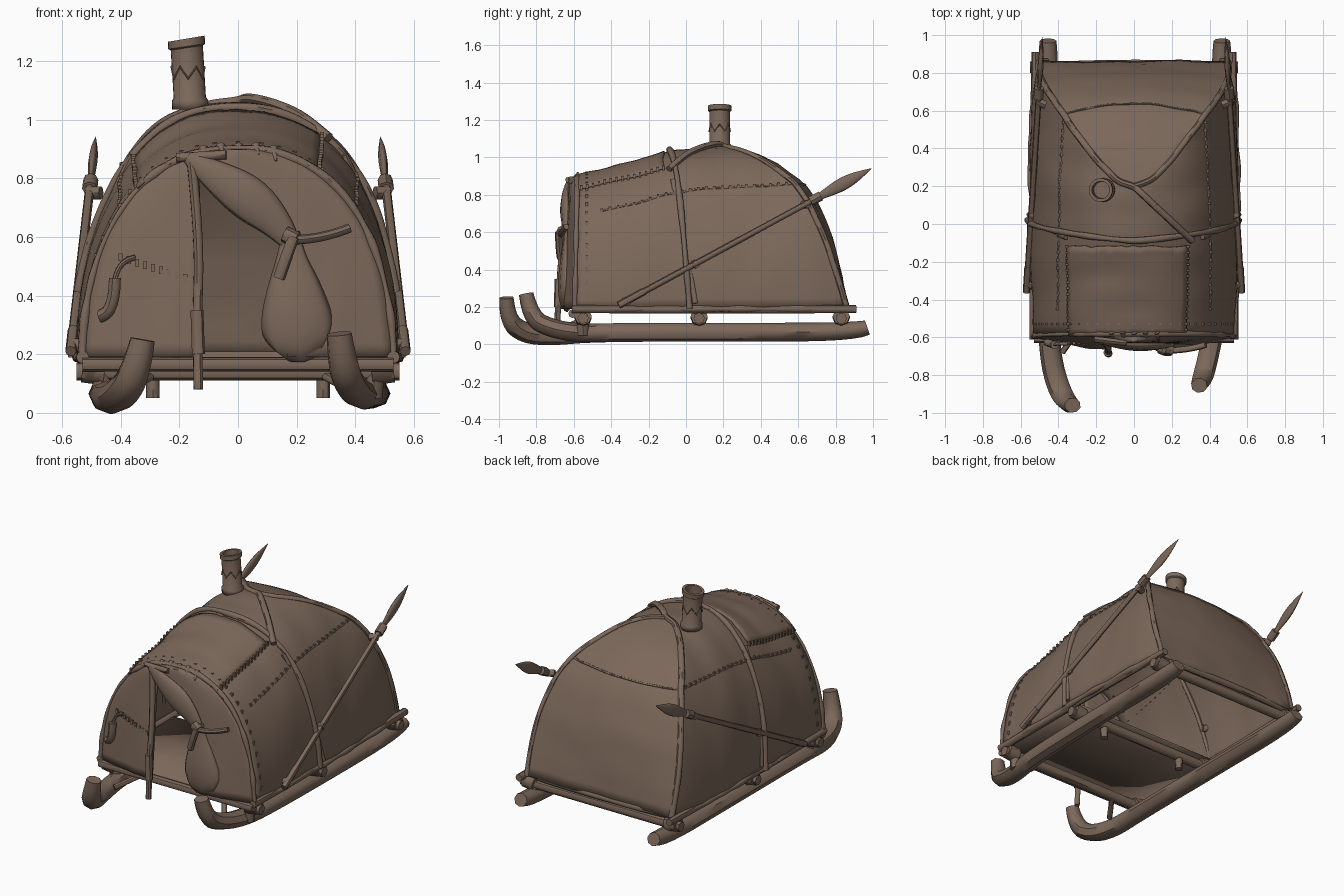
import bpy, bmesh, math, random
from mathutils import Vector, noise

random.seed(4)
cube = bpy.data.objects.get("Cube")
if cube:
    bpy.data.objects.remove(cube, do_unlink=True)

COLOR = (0.2, 0.138, 0.102, 1)
hide = bpy.data.materials.new("weathered_brown")
hide.use_nodes = True
hide.diffuse_color = COLOR
shader = next(n for n in hide.node_tree.nodes if n.type == 'BSDF_PRINCIPLED')
shader.inputs["Base Color"].default_value = COLOR
shader.inputs["Roughness"].default_value = 0.9


# ---- helpers ----
def add(name, data):
    ob = bpy.data.objects.new(name, data)
    bpy.context.collection.objects.link(ob)
    data.materials.append(hide)
    bpy.ops.object.select_all(action='DESELECT')
    ob.select_set(True)
    bpy.context.view_layer.objects.active = ob
    return ob


def smooth(angle=45):
    bpy.ops.object.shade_smooth_by_angle(angle=math.radians(angle))


def tube(name, pts, r, radii=None, flat=(1, 1, 1), curved=True):
    cu = bpy.data.curves.new(name, 'CURVE')
    cu.dimensions = '3D'
    cu.bevel_depth, cu.bevel_resolution, cu.use_fill_caps = r, 2, True
    cu.resolution_u = 5
    sp = cu.splines.new('NURBS' if curved else 'POLY')
    sp.points.add(len(pts) - 1)
    for i, p in enumerate(pts):
        sp.points[i].co = (p[0] / flat[0], p[1] / flat[1], p[2] / flat[2], 1)
        sp.points[i].radius = radii[i] if radii else 1
    if curved:
        sp.order_u, sp.use_endpoint_u = 3, True
    ob = add(name, cu)
    ob.scale = flat
    bpy.ops.object.convert(target='MESH')
    smooth()


def grid(name, rows, thick=0.012):
    bm = bmesh.new()
    vs = [[bm.verts.new(p) for p in row] for row in rows]
    for a, b in zip(vs, vs[1:]):
        for i in range(len(a) - 1):
            bm.faces.new((a[i], a[i + 1], b[i + 1], b[i]))
    bmesh.ops.remove_doubles(bm, verts=bm.verts, dist=0.0008)
    bmesh.ops.recalc_face_normals(bm, faces=bm.faces)
    me = bpy.data.meshes.new(name)
    bm.to_mesh(me)
    bm.free()
    ob = add(name, me)
    mod = ob.modifiers.new("thickness", 'SOLIDIFY')
    mod.thickness, mod.offset = thick, 0
    smooth()


def lerp_table(table, v):
    for (a, fa), (b, fb) in zip(table, table[1:]):
        if v <= b:
            return fa + (fb - fa) * max(0, v - a) / (b - a)
    return table[-1][1]


# ---- tent shell: level t runs from hem (0) to ridge (1) ----
BASE, TOP, POWER = 0.19, 1.05, 0.82
RIDGE = [(-.7, .86), (-.5, .915), (-.25, .975), (-.1, 1.025), (.1, 1.05), (1, 1.05)]
WIDTH = [(-.6, .96), (-.2, 1), (.3, 1), (.65, .98), (.87, .91)]
BACK = [(.19, .86), (.3, .83), (.56, .745), (.75, .655), (.855, .58), (.97, .44), (1.03, .3), (1.05, .2)]


def rise(t):
    return math.sin(t * math.pi / 2)


def y_back(t):
    return lerp_table(BACK, BASE + (TOP - BASE) * rise(t))


def y_front(t):
    return -0.595 + 0.015 * rise(t)


def skin(side, y, t, off=0):
    half = .545 * max(0, math.cos(t * math.pi / 2)) ** POWER if t < 1 else 0
    z = BASE + (lerp_table(RIDGE, y) - BASE) * rise(t)
    p = Vector((side * half * lerp_table(WIDTH, y), y, z))
    out = Vector((p.x, 0, max(0, z - .4))).normalized()
    wrinkle = .01 * noise.noise(Vector((p.x * 3, y * 8, z * 2)))
    return p + out * (off + wrinkle)


def roof(x, y, off=0):
    t = math.acos(min(1, abs(x) / .545) ** (1 / POWER)) * 2 / math.pi
    return skin(1 if x > 0 else -1, y, t, off)


def rear_row(t, count, off=0):
    a, b = (skin(s, y_back(t), t) for s in (-1, 1))
    row = []
    for k in range(1, count):
        p = a.lerp(b, k / count)
        p.y += off + .05 * math.sin(math.pi * k / count) * math.sin(math.pi * t) + .008 * noise.noise(p * 6)
        row.append(p)
    return row


rows = []
for i in range(25):
    t = i / 24
    yf, yb = y_front(t), y_back(t)
    right = [skin(-1, yf + (yb - yf) * k / 22, t) for k in range(23)]
    left = [skin(1, yf + (yb - yf) * k / 22, t) for k in range(22, -1, -1)]
    rows.append(right + rear_row(t, 12) + left)
grid("tent_shell", rows)

# ---- floor mat behind the door ----
grid("floor_mat", [[(-.51 + 1.02 * k / 4, y, .185) for k in range(5)] for y in (-.59, -.2, .1)])

# ---- front wall with the door opening ----
DOOR = [(.19, .17), (.35, .13), (.55, .21), (.62, .15), (.7, .02), (.86, -.13), (1, -.13)]
for side in (-1, 1):
    rows = []
    for i in range(25):
        t = i / 24
        edge = skin(side, y_front(t), t)
        w = abs(edge.x)
        inner = -.13 if side < 0 else lerp_table(DOOR, edge.z)
        inner = max(-w, min(w, inner))
        row = []
        for k in range(11):
            x = edge.x + (inner - edge.x) * k / 10
            puff = 1 - (x / w) ** 2 if w > .001 else 0
            fold = .015 * noise.noise(Vector((x * 9, 2, edge.z * 2)))
            row.append((x, edge.y + puff * (fold - .07 + .03 * rise(t)), edge.z))
        rows.append(row)
    grid("front_wall_" + ("left" if side > 0 else "right"), rows)

# ---- roof patch with a ragged edge ----
grid("front_roof_patch", [[roof(-.35 + .63 * k / 20, -.59 + .47 * j / 14 + random.uniform(-.006, .006), .01)
                           for k in range(21)] for j in range(15)], .01)

# ---- poles and hems laid over the tent ----
steps = [i / 16 for i in range(17)]
arch = [skin(-1, .02 - .11 * t, t, .012) for t in steps]
arch += [skin(1, .02 - .11 * t, t, .012) for t in reversed(steps[:-1])]
tube("middle_arch_pole", arch, .016, [random.uniform(.8, 1.2) for _ in arch])
corners = {s: [skin(s, y_back(t), t, .006) for t in steps] for s in (-1, 1)}
tube("corner_pole_left", corners[1], .016)
tube("corner_pole_right", corners[-1] + [roof(.03 + .27 * k / 5, .17 - .26 * k / 5, .02) for k in range(6)], .018)
rim = [skin(-1, y_front(t), t, .004) for t in steps] + [skin(1, y_front(t), t, .004) for t in reversed(steps[:-1])]
tube("front_hem", rim, .014, [random.uniform(.6, 1.4) for _ in rim])
hem = [skin(-1, -.59 + 1.44 * k / 20, 0) for k in range(21)]
hem += [skin(1, .85 - 1.44 * k / 20, 0) for k in range(21)]
tube("bottom_hem", hem, .016, [random.uniform(.5, 1.4) for _ in hem])

# ---- horizontal hide seams along the sides and across the back ----
side_seams = {s: [skin(s, -.45 + 1.03 * k / 24, .5 + .06 * k / 24, .004) for k in range(25)] for s in (-1, 1)}
tube("hide_seam", side_seams[-1] + rear_row(.56, 12, .005) + side_seams[1][::-1], .006)

# ---- stitches across the seams ----
bm = bmesh.new()
seams = side_seams[1] + side_seams[-1]
for s in (-1, 1):
    seams += [skin(s, -.53, t, .004) for t in steps]
    seams += [roof(-.035 + .315 * s, -.56 + .44 * k / 14, .014) for k in range(15)]
seams += [Vector((-.4 + .22 * k / 8, -.625 - .002 * k, .53 - .07 * k / 8)) for k in range(9)]
for p in seams:
    made = bmesh.ops.create_cube(bm, size=1)["verts"]
    bmesh.ops.scale(bm, vec=(.014, .012, .026), verts=made)
    bmesh.ops.translate(bm, vec=p, verts=made)
mesh = bpy.data.meshes.new("seam_stitches")
bm.to_mesh(mesh)
bm.free()
add("seam_stitches", mesh)

# ---- door pole, rolled door flap and ties ----
tube("door_pole", [(-.135, -.69, .08), (-.14, -.68, .3), (-.13, -.655, .6), (-.16, -.62, .87)], .017)
tube("door_pole_binding", [(-.135, -.685, .2), (-.14, -.68, .35)], .022)
tube("door_peak_peg", [(-.21, -.61, .87), (-.04, -.63, .88)], .016)
tube("rolled_door_flap", [(-.17, -.625, .87), (-.08, -.635, .81), (.04, -.64, .73), (.14, -.64, .64), (.18, -.64, .58)],
     .075, [.3, .75, 1.1, .7, .45], (1, .45, 1))
tube("gathered_door_flap", [(.18, -.64, .62), (.18, -.64, .55), (.19, -.64, .44), (.2, -.64, .32), (.21, -.63, .25),
                            (.22, -.62, .2)], .12, [.25, .35, .75, 1.05, 1, .5], (1, .38, 1))
tube("flap_knot", [(.16, -.66, .61), (.2, -.67, .59)], .028)
tube("flap_tie_long", [(.18, -.67, .59), (.28, -.67, .59), (.38, -.64, .63)], .016)
tube("flap_tie_short", [(.19, -.68, .6), (.16, -.68, .52), (.14, -.67, .46)], .02)
for k in range(5):
    x = -.12 + .06 * k
    tube("peak_tatter", [roof(x, -.57, .012), (x + .01, -.615, .86 + .02 * (k % 2))], .018, [1, .2])
tube("side_toggle", [(-.47, -.62, .33), (-.42, -.64, .34), (-.42, -.64, .46)], .022)
tube("side_toggle_cord", [(-.42, -.64, .45), (-.41, -.63, .52), (-.35, -.635, .53)], .009)

# ---- chimney: turned hollow pipe with a zigzag crack ----
profile = [(.062, 0), (.061, .03), (.054, .04), (.054, .21), (.062, .215), (.062, .24), (.047, .24), (.045, .1),
           (0, .1)]
rings = [[(-.162 - .06 * z + r * math.cos(a * math.pi / 12), .18 + r * math.sin(a * math.pi / 12),
           1.035 + z + z * r * .7 * math.cos(a * math.pi / 12)) for a in range(25)] for r, z in profile]
grid("chimney", rings, .002)
zig = [(-.17 + .055 * math.cos(a * math.pi / 6), .18 + .055 * math.sin(a * math.pi / 6), 1.16 + .02 * (-1) ** a)
       for a in range(13)]
tube("chimney_crack", zig, .005, curved=False)

# ---- sled runners ----
tube("runner_right", [(-.455, .97, .09), (-.455, .9, .066), (-.455, .2, .066), (-.455, -.5, .064), (-.44, -.72, .045),
                      (-.40, -.87, .06), (-.35, -.955, .13), (-.325, -.96, .25)], .05,
     [.8, 1, 1, 1, 1.05, 1.1, 1, .8], (1.1, 1, 1))
tube("runner_left", [(.465, .97, .09), (.465, .9, .066), (.465, .2, .066), (.45, -.4, .064), (.42, -.57, .06),
                     (.39, -.72, .085), (.36, -.83, .14), (.345, -.855, .27)], .05,
     [.8, 1, 1, 1, 1, 1, 1, .8], (1.1, 1, 1))

# ---- sled frame ----
for y in (-.55, .07, .83):
    tube("cross_bar", [(-.55, y, .14), (.55, y, .14)], .03)
    for s in (-1, 1):
        tube("frame_lashing", [(s * .455, y, .14), (s * .53, y, .15)], .046)
        tube("runner_post", [(s * .46, y, .05), (s * .47, y, .17)], .032)
tube("front_sill", [(-.53, -.605, .165), (.53, -.605, .165)], .024)
for s in (-1, 1):
    tube("side_rail", [(s * .53, -.61, .19), (s * .54, .1, .185), (s * .52, .91, .19)], .022)
    tube("hanging_peg", [(s * .29, .07, .05), (s * .29, .07, .14)], .023)
    tube("front_brace", [(s * .29, -.55, .13), (s * .38, -.68, .08)], .016)

# ---- spears lashed to both sides ----
low, high = Vector((.57, -.36, .21)), Vector((.485, .99, .94))
for s in (-1, 1):
    def along(f):
        p = low.lerp(high, f)
        return (p.x * s, p.y, p.z)
    tube("spear_shaft", [along(0), along(.8)], .016, curved=False)
    tube("spear_butt", [along(.0), along(.1)], .019, curved=False)
    tube("spear_collar", [along(.76), along(.8)], .026, curved=False)
    tube("spear_blade", [along(f) for f in (.78, .84, .88, .92, .96, 1)], .036, [.4, .8, 1, .9, .55, .05],
         (.45, 1, 1))
    for f in (.03, .3, .74):
        p = along(f)
        tube("spear_lashing", [(p[0] - s * .04, p[1] - .01, p[2]), (p[0] + s * .008, p[1] + .01, p[2])], .022)
    tube("hanging_strap", [skin(s, -.07, .6, .015), skin(s, -.01, .3, .02), (s * .555, .05, .22)], .014)
